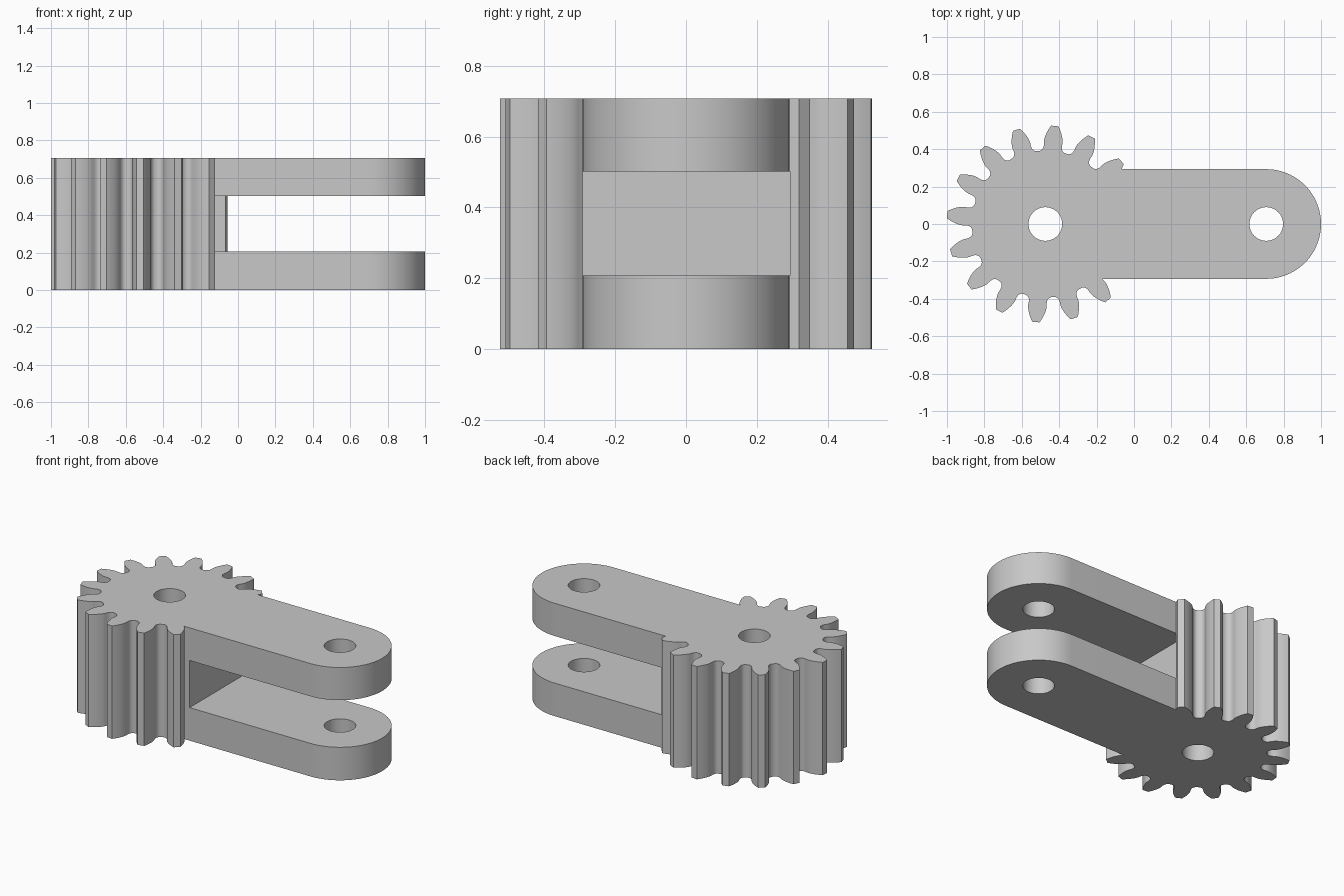
import bpy, bmesh, math

cube = bpy.data.objects.get("Cube")
if cube:
    bpy.data.objects.remove(cube, do_unlink=True)

GEAR_X, TIP_R, TEETH, PHASE = -0.474, 0.527, 16, math.radians(84.5)
ARM_X, ARM_R, HOLE_R, HEIGHT = 0.707, 0.293, 0.09, 0.707
SLOT_X, SLOT_LOW, SLOT_HIGH = -0.13, 0.207, 0.502

steel = bpy.data.materials.new("light grey")
steel.use_nodes = True
grey = (0.58, 0.58, 0.58, 1)
steel.diffuse_color = grey
steel.node_tree.nodes["Principled BSDF"].inputs["Base Color"].default_value = grey


def prism(name, outline, low, high):
    """Extrude a counter-clockwise outline from low to high."""
    bm = bmesh.new()
    base = bm.faces.new([bm.verts.new((x, y, low)) for x, y in outline])
    top = bmesh.ops.extrude_face_region(bm, geom=[base])["geom"]
    moved = [v for v in top if isinstance(v, bmesh.types.BMVert)]
    bmesh.ops.translate(bm, verts=moved, vec=(0, 0, high - low))
    bmesh.ops.recalc_face_normals(bm, faces=bm.faces)
    mesh = bpy.data.meshes.new(name)
    bm.to_mesh(mesh)
    bm.free()
    mesh.materials.append(steel)
    obj = bpy.data.objects.new(name, mesh)
    bpy.context.collection.objects.link(obj)
    return obj


def arc(cx, radius, start, end, steps):
    angles = [start + (end - start) * i / steps for i in range(steps + 1)]
    return [(cx + radius * math.cos(a), radius * math.sin(a)) for a in angles]


def gear_outline():
    """Involute teeth with rounded roots."""
    module = TIP_R / (TEETH / 2 + 1)
    pressure = math.radians(20)
    pitch = module * TEETH / 2
    base = pitch * math.cos(pressure)
    half = math.pi / (2 * TEETH) + math.tan(pressure) - pressure
    flank = [(0.392, math.pi / TEETH), (0.393, 0.165), (0.399, 0.138),
             (0.41, 0.12), (0.425, half)]
    for i in range(9):
        r = base + (TIP_R - base) * i / 8
        a = math.acos(min(1, base / r))
        flank.append((r, half - math.tan(a) + a))
    points = []
    for k in range(TEETH):
        mid = PHASE + 2 * math.pi * k / TEETH
        tooth = [(r, mid - a) for r, a in flank]
        tooth += [(r, mid + a) for r, a in reversed(flank[1:])]
        points += [(GEAR_X + r * math.cos(t), r * math.sin(t)) for r, t in tooth]
    return points


def combine(target, other, operation):
    mod = target.modifiers.new(operation.lower(), "BOOLEAN")
    mod.operation, mod.object, mod.solver = operation, other, "EXACT"
    other.hide_render = True


# Gear and rounded arm
body = prism("gear_with_forked_arm", gear_outline(), 0, HEIGHT)
arm_outline = [(GEAR_X, ARM_R), (GEAR_X, -ARM_R)]
arm_outline += arc(ARM_X, ARM_R, -math.pi / 2, math.pi / 2, 48)
arm = prism("arm", arm_outline, 0, HEIGHT)
combine(body, arm, "UNION")

# Slot that splits the arm into two prongs
reach = ARM_R + 0.0003
slot = prism("slot_cutter", [(SLOT_X, -reach), (1.2, -reach), (1.2, reach), (SLOT_X, reach)],
             SLOT_LOW, SLOT_HIGH)
combine(body, slot, "DIFFERENCE")

# Pivot holes
helpers = [arm, slot]
for label, x in (("gear", GEAR_X), ("arm", ARM_X)):
    hole = prism(label + "_hole_cutter", arc(x, HOLE_R, 0, 2 * math.pi, 48)[:-1], -0.1, HEIGHT + 0.1)
    combine(body, hole, "DIFFERENCE")
    helpers.append(hole)

# Bake the cuts and drop the helpers
bpy.context.view_layer.update()
graph = bpy.context.evaluated_depsgraph_get()
solid = bpy.data.meshes.new_from_object(body.evaluated_get(graph))
body.modifiers.clear()
body.data = solid
for helper in helpers:
    bpy.data.objects.remove(helper, do_unlink=True)
solid.materials.clear()
solid.materials.append(steel)
for face in solid.polygons:
    face.material_index = 0

bpy.ops.object.select_all(action="DESELECT")
body.select_set(True)
bpy.context.view_layer.objects.active = body
bpy.ops.object.shade_smooth_by_angle(angle=math.radians(30))
